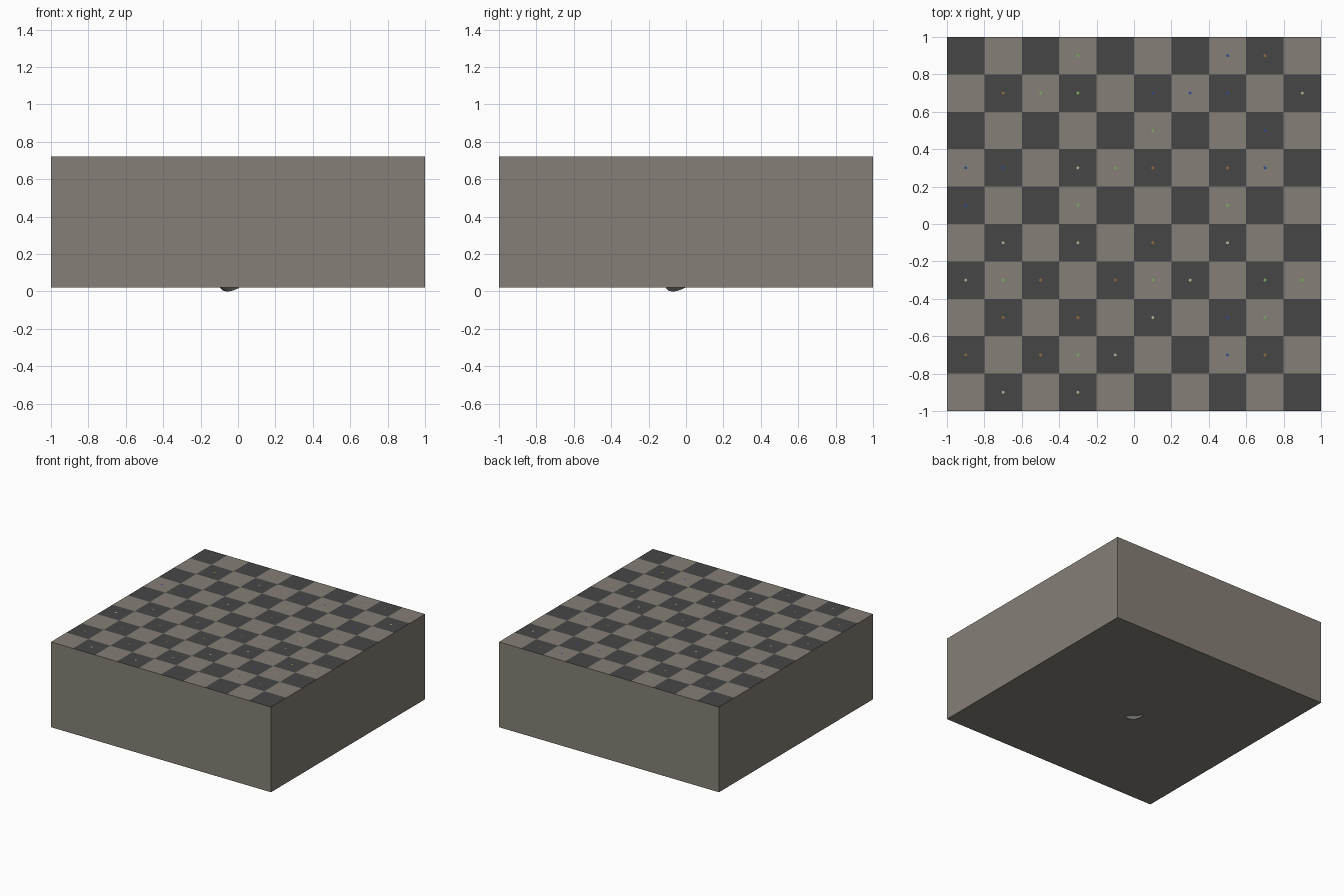
import bpy, bmesh, math
from mathutils import Vector

if "Cube" in bpy.data.objects:
    bpy.data.objects.remove(bpy.data.objects["Cube"])

BOTTOM, TOP, CELLS = 0.022, 0.722, 10


def material(name, rgb):
    m = bpy.data.materials.new(name)
    m.diffuse_color = (*rgb, 1)
    m.use_nodes = True
    m.node_tree.nodes["Principled BSDF"].inputs["Base Color"].default_value = m.diffuse_color
    return m


stone = material("warm_stone", (0.235, 0.212, 0.180))
charcoal = material("charcoal", (0.061, 0.061, 0.061))
grey = material("plain_grey", (0.22, 0.22, 0.21))
dot_mats = {
    "b": material("blue", (0.03, 0.07, 0.30)),
    "g": material("green", (0.20, 0.42, 0.12)),
    "o": material("orange_brown", (0.30, 0.15, 0.04)),
    "c": material("cream", (0.45, 0.47, 0.30)),
}


def make_object(name, bm, mats):
    mesh = bpy.data.meshes.new(name)
    bm.to_mesh(mesh)
    bm.free()
    for m in mats:
        mesh.materials.append(m)
    ob = bpy.data.objects.new(name, mesh)
    bpy.context.collection.objects.link(ob)
    return ob


# Solid block with a chequered top
bm = bmesh.new()
bmesh.ops.create_grid(bm, x_segments=CELLS, y_segments=CELLS, size=1)
for f in bm.faces:
    c = f.calc_center_median()
    i, j = (math.floor((v + 1) * CELLS / 2) for v in (c.x, c.y))
    f.material_index = (i + j) % 2
for v in bm.verts:
    v.co.z = TOP
rim = [e for e in bm.edges if e.is_boundary]
walls = bmesh.ops.extrude_edge_only(bm, edges=rim)["geom"]
for g in walls:
    if isinstance(g, bmesh.types.BMVert):
        g.co.z = BOTTOM
    elif isinstance(g, bmesh.types.BMFace):
        g.material_index = 0
base = [e for e in bm.edges if e.is_boundary]
for f in bmesh.ops.contextual_create(bm, geom=base)["faces"]:
    f.material_index = 0
bmesh.ops.recalc_face_normals(bm, faces=bm.faces)
make_object("chequered_block", bm, [stone, charcoal])

# Tiny coloured dots at cell centres, rows from back to front
rows = ["...g...bo.", ".ogg.bbb.c", ".....g..b.", "bb.cgo.ob.", "b..g...g..",
        ".c.c.o.c..", "cgo.ogc.gg", ".o.o.c.bg.", "o.ogc..bo.", ".c.c......"]
bm = bmesh.new()
keys = list(dot_mats)
for r, row in enumerate(rows):
    for col, key in enumerate(row):
        if key == ".":
            continue
        new = bmesh.ops.create_circle(bm, cap_ends=True, segments=8, radius=0.008)["verts"]
        bmesh.ops.translate(bm, verts=new, vec=(-0.9 + 0.2 * col, 0.9 - 0.2 * r, TOP + 0.001))
        new[0].link_faces[0].material_index = keys.index(key)
make_object("centre_dots", bm, list(dot_mats.values()))

# Tilted peg whose lower rim pokes out of the underside
radius, length, sag, tilt = 0.106, 0.3, 0.031, math.radians(45)
out = Vector((1, 1, 0)).normalized()
axis = out * math.cos(tilt) - Vector((0, 0, math.sin(tilt)))
down = -out * math.sin(tilt) - Vector((0, 0, math.cos(tilt)))
cap_centre = Vector((-0.042, -0.055, BOTTOM)) - down * (radius - sag)
bm = bmesh.new()
bmesh.ops.create_cone(bm, cap_ends=True, segments=48, radius1=radius, radius2=radius, depth=length)
peg = make_object("tilted_peg", bm, [grey])
peg.rotation_euler = axis.to_track_quat("Z", "Y").to_euler()
peg.location = cap_centre - axis * length / 2
bpy.context.view_layer.objects.active = peg
peg.select_set(True)
bpy.ops.object.shade_smooth_by_angle()
